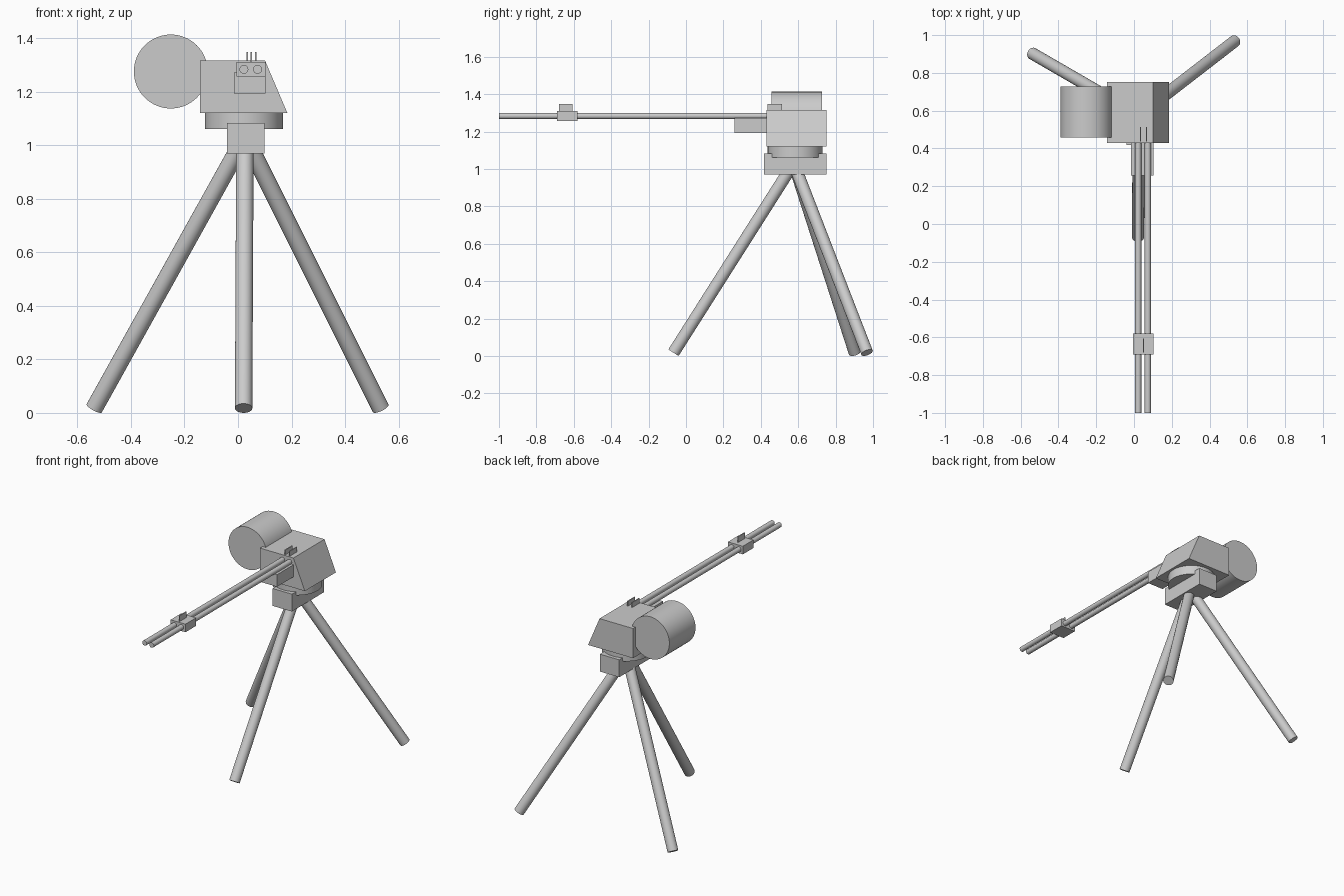
import bpy, bmesh, math
from mathutils import Vector

if "Cube" in bpy.data.objects:
    bpy.data.objects.remove(bpy.data.objects["Cube"])


def box(name, x, y, z):
    """Box from (min, max) ranges."""
    bpy.ops.mesh.primitive_cube_add(size=1)
    ob = bpy.context.object
    ob.name = name
    for v in ob.data.vertices:
        v.co = [r[0] + (c + 0.5) * (r[1] - r[0]) for c, r in zip(v.co, (x, y, z))]
    return ob


def rod(name, a, b, radius, sides=32):
    """Cylinder between two points."""
    a, b = Vector(a), Vector(b)
    d = b - a
    bpy.ops.mesh.primitive_cylinder_add(vertices=sides, radius=radius, depth=d.length,
                                        location=(a + b) / 2,
                                        rotation=d.to_track_quat('Z', 'Y').to_euler())
    ob = bpy.context.object
    ob.name = name
    bpy.ops.object.shade_smooth_by_angle(angle=math.radians(35))
    return ob


def extrude_y(name, profile, y0, y1):
    """Extrude an (x, z) profile along y."""
    bm = bmesh.new()
    face = bm.faces.new([bm.verts.new((x, y0, z)) for x, z in profile])
    new = bmesh.ops.extrude_face_region(bm, geom=[face])["geom"]
    bmesh.ops.translate(bm, vec=(0, y1 - y0, 0),
                        verts=[g for g in new if isinstance(g, bmesh.types.BMVert)])
    bmesh.ops.recalc_face_normals(bm, faces=bm.faces)
    me = bpy.data.meshes.new(name)
    bm.to_mesh(me)
    bm.free()
    ob = bpy.data.objects.new(name, me)
    bpy.context.collection.objects.link(ob)
    return ob


# Tripod legs meeting inside the mount block
apex = (0.026, 0.576, 1.03)
feet = {"front_leg": (0.021, -0.067),
        "rear_left_leg": (-0.537, 0.902),
        "rear_right_leg": (0.533, 0.968)}
for name, (x, y) in feet.items():
    rod(name, (x, y, 0.0175), apex, 0.0325)

# Mount block and round turntable
box("mount_block", (-0.041, 0.099), (0.417, 0.751), (0.969, 1.083))
rod("turntable", (0.0225, 0.583, 1.06), (0.0225, 0.583, 1.125), 0.146, 48)

# Receiver with one sloped side
extrude_y("receiver", [(-0.142, 1.121), (0.184, 1.121), (0.101, 1.316), (-0.142, 1.316)],
          0.43, 0.752)

# Ammunition drum on the side
rod("drum", (-0.251, 0.457, 1.275), (-0.251, 0.728, 1.275), 0.138, 64)

# Twin barrels, lower housing and front clamp
for side, x in (("left", 0.022), ("right", 0.073)):
    rod(side + "_barrel", (x, -1, 1.283), (x, 0.46, 1.283), 0.0165)
box("barrel_housing", (-0.015, 0.102), (0.258, 0.44), (1.193, 1.272))
box("barrel_clamp", (-0.006, 0.102), (-0.69, -0.58), (1.257, 1.31))

# Sights: single front blade, paired rear blades
box("front_sight", (0.047, 0.053), (-0.68, -0.607), (1.305, 1.348))
for side, x in (("left", 0.034), ("right", 0.066)):
    box(side + "_rear_sight", (x - 0.003, x + 0.003), (0.437, 0.513), (1.31, 1.348))
